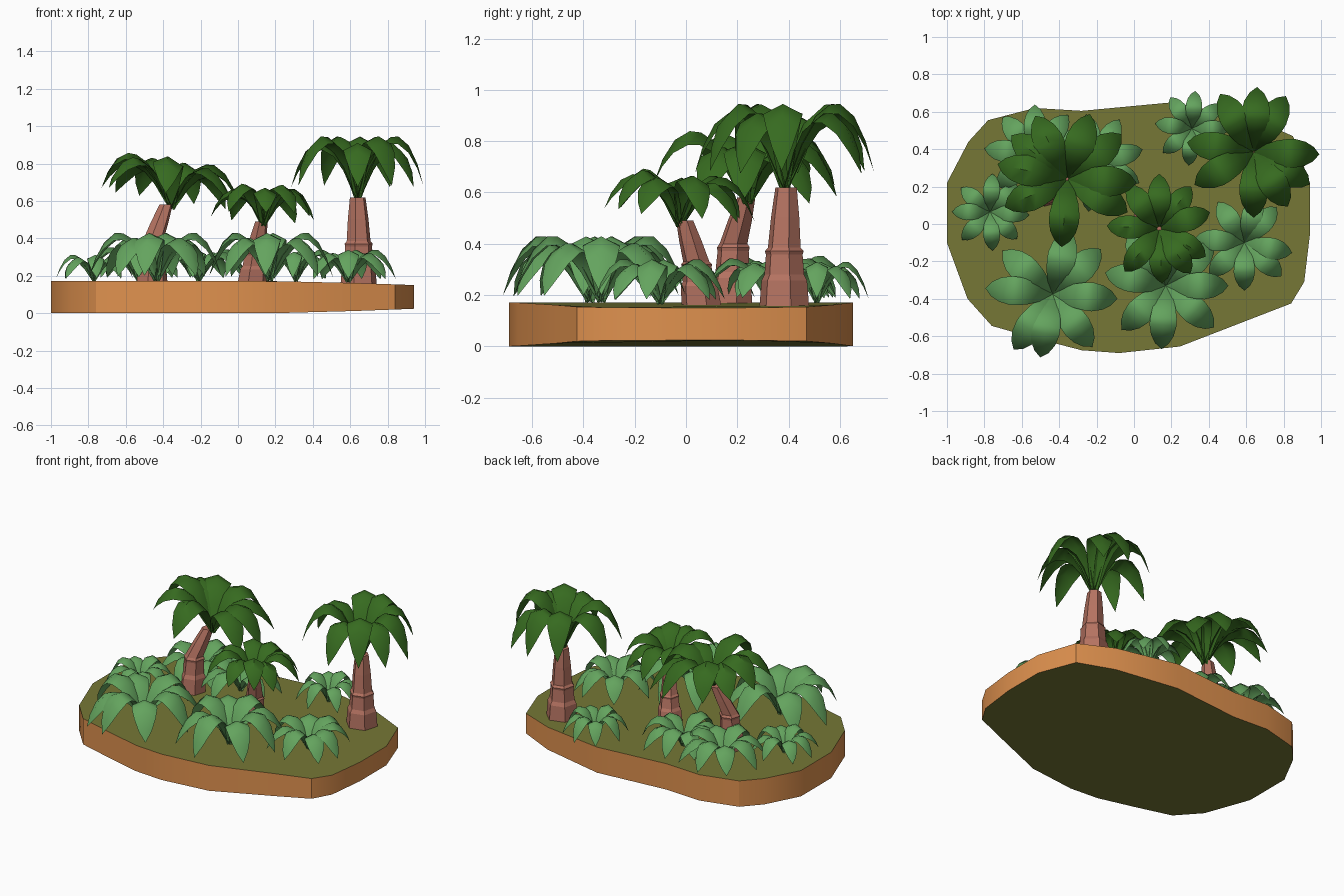
import bpy, bmesh, math, random
from mathutils import Vector

if "Cube" in bpy.data.objects:
    bpy.data.objects.remove(bpy.data.objects["Cube"])

random.seed(4)


def material(name, rgb):
    m = bpy.data.materials.new(name)
    m.diffuse_color = (*rgb, 1)
    m.use_nodes = True
    m.node_tree.nodes["Principled BSDF"].inputs["Base Color"].default_value = m.diffuse_color
    return m


GRASS = material("olive_grass", (0.18, 0.185, 0.037))
EARTH = material("orange_earth", (0.74, 0.285, 0.077))
BARK = material("pink_brown_bark", (0.46, 0.17, 0.12))
PALM = material("dark_palm_green", (0.037, 0.145, 0.014))
FERN = material("light_fern_green", (0.127, 0.37, 0.112))


def finish(bm, name, mats, smooth_angle=None):
    mesh = bpy.data.meshes.new(name)
    bm.to_mesh(mesh)
    bm.free()
    for m in mats:
        mesh.materials.append(m)
    obj = bpy.data.objects.new(name, mesh)
    bpy.context.collection.objects.link(obj)
    if smooth_angle:
        mesh.shade_smooth()
        mesh.set_sharp_from_angle(angle=math.radians(smooth_angle))
    return obj


# Island slab: irregular outline, thinning a little towards +x
OUTLINE = [(-1, .22), (-1, -.10), (-.89, -.40), (-.76, -.545), (-.53, -.61),
           (-.28, -.675), (-.08, -.69), (.245, -.655), (.62, -.51), (.84, -.425),
           (.91, -.31), (.94, -.06), (.94, .22), (.85, .47), (.62, .57),
           (.2, .65), (-.28, .605), (-.53, .62), (-.78, .555), (-.885, .44)]


def thinning(x):
    return 0.024 * max(0, (x - 0.1) / 0.84) ** 1.5


bm = bmesh.new()
low = [bm.verts.new((x, y, thinning(x))) for x, y in OUTLINE]
high = [bm.verts.new((x, y, 0.172 - 0.9 * thinning(x))) for x, y in OUTLINE]
bm.faces.new(high)
bm.faces.new(low[::-1])
for i in range(len(low)):
    j = (i + 1) % len(low)
    bm.faces.new((low[i], low[j], high[j], high[i])).material_index = 1
finish(bm, "island", [GRASS, EARTH], 32)


# Trunk: stepped six-sided tube along a bent path of three points
# rows: fraction along the path, fraction of the base radius
TRUNK = [(0, 1), (.22, .92), (.27, .80), (.44, .74), (.47, .78),
         (.5, .66), (.75, .57), (1, .43)]


def trunk(name, path, radius, sides=6):
    a, b, c = (Vector(p) for p in path)
    bm = bmesh.new()
    rings = []
    for t, k in TRUNK:
        p = a.lerp(b, t * 2) if t < .5 else b.lerp(c, t * 2 - 1)
        ring = []
        for i in range(sides):
            ang = math.tau * (i + .25) / sides
            ring.append(bm.verts.new((p.x + radius * k * math.cos(ang),
                                      p.y + radius * k * math.sin(ang), p.z)))
        rings.append(ring)
    for r, s in zip(rings, rings[1:]):
        for i in range(sides):
            j = (i + 1) % sides
            bm.faces.new((r[i], r[j], s[j], s[i]))
    bm.faces.new(rings[0][::-1])
    bm.faces.new(rings[-1])
    finish(bm, name, [BARK])


# Leaf: arched, creased blade. rows: reach, height, half width, crease depth
LEAF = [(.0, .05, .05, .02), (.09, .29, .085, .04), (.20, .60, .135, .06),
        (.34, .86, .185, .08), (.50, .99, .215, .10), (.62, 1.0, .22, .115),
        (.78, .86, .185, .11), (.91, .58, .11, .07), (1.0, .25, .0, 0)]


def crown(name, centre, reach, height, angles, mat, tilt=(0, 0), droop=0):
    cx, cy, cz = centre
    bm = bmesh.new()
    for n, deg in enumerate(angles):
        ang = math.radians(deg)
        out = Vector((math.cos(ang), math.sin(ang), 0))
        side = Vector((-out.y, out.x, 0))
        rr = reach * random.uniform(.98, 1.04)
        hh = height * (1.0 if n % 2 == 0 else .9)
        rows = []
        for r, z, w, d in LEAF:
            z -= droop * max(0, r - .6) / .4
            mid = out * r * rr + Vector((0, 0, z * hh))
            row = []
            for s in ((-1, 0, 1) if w else (0,)):
                p = mid + side * s * w * reach
                p.z -= abs(s) * d * reach + tilt[0] * p.x + tilt[1] * p.y
                row.append(bm.verts.new(p + Vector((cx, cy, cz))))
            rows.append(row)
        for a, b in zip(rows, rows[1:]):
            for i in range(2):
                if len(b) == 3:
                    bm.faces.new((a[i], b[i], b[i + 1], a[i + 1]))
                else:
                    bm.faces.new((a[i], b[0], a[i + 1]))
    bm.normal_update()
    for f in bm.faces:
        if f.normal.z < 0:
            f.normal_flip()
    finish(bm, name, [mat], 48)


# Palm trees
trunk("right_palm_trunk", [(.645, .383, .155), (.645, .383, .385), (.64, .39, .62)], .1)
crown("right_palm_leaves", (.64, .385, .595), .35, .35,
      [87, 60, -2, -30, -58, -90, -151, 172, 120], PALM)
trunk("left_palm_trunk", [(-.46, .175, .16), (-.45, .185, .40), (-.385, .235, .58)], .085)
crown("left_palm_leaves", (-.355, .24, .55), .37, .275,
      [71, 40, -3, -29, -95, -156, 168, 142, 117], PALM, (.15, .05))
trunk("middle_palm_trunk", [(.075, .06, .16), (.095, .04, .33), (.125, -.005, .49)], .08)
crown("middle_palm_leaves", (.135, -.025, .46), .285, .215,
      [90, 53, 18, -31, -55, -87, -129, 177, 126], PALM, (.03, .1))

# Fern bushes: name, centre, reach, height, leaf directions
for name, centre, reach, height, angles in (
        ("front_left_fern", (-.435, -.375, .165), .35, .265,
         [76, 43, -4, -53, -101, -125, 175, 139]),
        ("front_middle_fern", (.17, -.33, .165), .33, .265,
         [85, 41, 0, -41, -94, -135, 168, 128]),
        ("right_fern", (.59, -.10, .16), .26, .18,
         [74, 48, -12, -42, -90, -137, 175, 123]),
        ("back_right_fern", (.31, .51, .165), .2, .165,
         [85, 40, 0, -40, -95, -140, 172, 125]),
        ("left_fern", (-.77, .065, .168), .205, .145,
         [86, 45, -5, -45, -86, -135, 180, 140]),
        ("back_left_fern", (-.53, .37, .168), .27, .185,
         [90, 50, 5, -40, -90, -140, 173, 130]),
        ("back_middle_fern", (-.21, .33, .168), .255, .175,
         [100, 60, 15, -25, -97, -140, 178, 140])):
    crown(name, centre, reach, height, angles, FERN, droop=.12)
